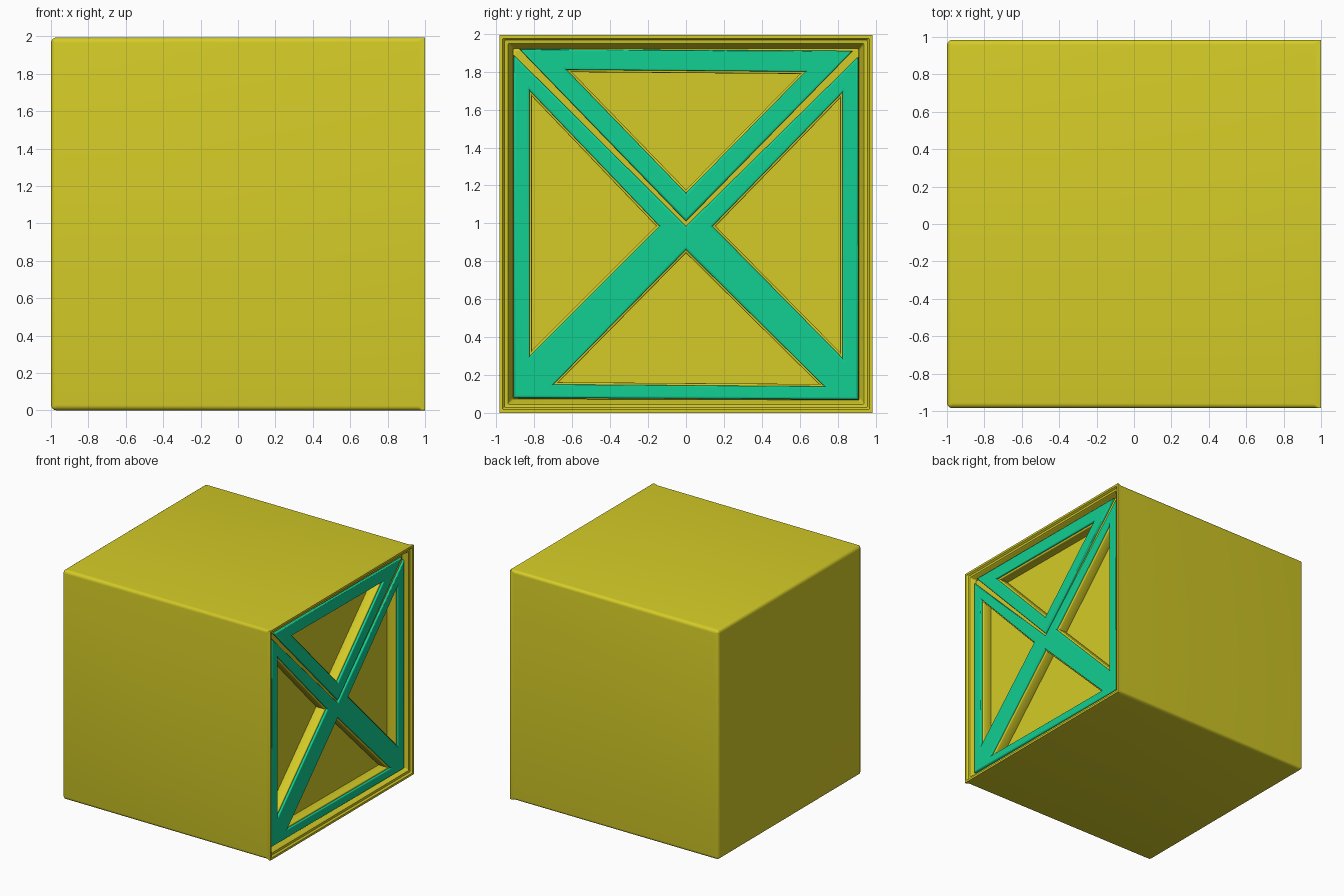
import bpy, bmesh, math
from mathutils import Matrix

if "Cube" in bpy.data.objects:
    bpy.data.objects.remove(bpy.data.objects["Cube"])

CZ, HY, HZ = 0.997, 0.985, 0.997


def material(name, rgb):
    m = bpy.data.materials.new(name)
    m.diffuse_color = (*rgb, 1)
    m.use_nodes = True
    m.node_tree.nodes["Principled BSDF"].inputs["Base Color"].default_value = m.diffuse_color
    return m


YELLOW = material("yellow", (0.66, 0.60, 0.02))
TEAL = material("teal", (0.006, 0.62, 0.29))


def smooth(obj):
    bpy.ops.object.select_all(action='DESELECT')
    obj.select_set(True)
    bpy.context.view_layer.objects.active = obj
    bpy.ops.object.shade_smooth_by_angle(angle=math.radians(35))


def ring(bm, x, inset, r):
    """Rounded rectangle across the x axis, inset from the body outline."""
    verts = []
    for k, (sy, sz) in enumerate(((1, 1), (-1, 1), (-1, -1), (1, -1))):
        for i in range(5):
            a = math.pi / 2 * (k + i / 4)
            verts.append(bm.verts.new((x, sy * (HY - inset - r) + r * math.cos(a),
                                       CZ + sz * (HZ - inset - r) + r * math.sin(a))))
    return verts


# Body: rounded back, straight sides, stepped rim and sunken pocket on the right
R = 0.03
profile = [(-1 + R - R * math.sin(a), R - R * math.cos(a), 0.03 - 0.02 * a)
           for a in (math.pi / 2 * i / 4 for i in (4, 3, 2, 1, 0))]
profile = [(x, ins, max(r, 0.004)) for x, ins, r in profile]
profile += [(0.965, 0, 0.025), (0.985, 0, 0.004), (1.0, 0, 0.004), (1.0, 0.018, 0.004),
            (0.985, 0.028, 0.006), (0.982, 0.045, 0.008), (0.965, 0.055, 0.01),
            (0.94, 0.06, 0.012), (0.92, 0.075, 0.012), (0.86, 0.085, 0.012)]
bm = bmesh.new()
rings = [ring(bm, *p) for p in profile]
for a, b in zip(rings, rings[1:]):
    n = len(a)
    for i in range(n):
        bm.faces.new((a[i], a[(i + 1) % n], b[(i + 1) % n], b[i]))
bm.faces.new(rings[0])
bm.faces.new(rings[-1])
bmesh.ops.recalc_face_normals(bm, faces=bm.faces)
mesh = bpy.data.meshes.new("body")
bm.to_mesh(mesh)
bm.free()
body = bpy.data.objects.new("body", mesh)
bpy.context.collection.objects.link(body)
mesh.materials.append(YELLOW)
smooth(body)


def plate(name, loops, x0, x1, bevel, offset, mat):
    """Filled outline with holes in the y-z plane, thick from x0 to x1."""
    cu = bpy.data.curves.new(name, 'CURVE')
    cu.dimensions, cu.fill_mode = '2D', 'BOTH'
    cu.extrude = (x1 - x0) / 2 - bevel
    cu.bevel_depth, cu.bevel_resolution, cu.offset = bevel, 2, offset - bevel
    for pts in loops:
        sp = cu.splines.new('POLY')
        sp.points.add(len(pts) - 1)
        for p, (y, z) in zip(sp.points, pts):
            p.co = (y, z, 0, 1)
        sp.use_cyclic_u = True
    obj = bpy.data.objects.new(name, cu)
    bpy.context.collection.objects.link(obj)
    obj.matrix_world = Matrix(((0, 0, 1, (x0 + x1) / 2), (1, 0, 0, 0),
                               (0, 1, 0, 0), (0, 0, 0, 1)))
    cu.materials.append(mat)
    bpy.ops.object.select_all(action='DESELECT')
    obj.select_set(True)
    bpy.context.view_layer.objects.active = obj
    bpy.ops.object.convert(target='MESH')
    smooth(bpy.context.object)


# Outlines of the brace frame and its four openings
top_hole = [(-0.63, 1.81), (0, 1.16), (0.63, 1.80)]
left_hole = [(-0.825, 1.70), (-0.825, 0.30), (-0.14, 0.985)]
right_hole = [(0.825, 1.69), (0.14, 0.985), (0.825, 0.29)]
low_hole = [(-0.70, 0.15), (0.73, 0.14), (0, 0.86)]
square = [(-0.90, 1.91), (-0.90, 0.085), (0.90, 0.08), (0.90, 1.91)]
top_outer = [(-0.88, 1.92), (0, 1.01), (0.88, 1.91)]
low_outer = [(-0.91, 1.89), (-0.91, 0.08), (0.91, 0.07), (0.91, 1.88), (0, 0.985)]

# Yellow support walls under the teal strips
plate("brace_support", [square, top_hole, left_hole, right_hole, low_hole],
      0.85, 0.945, 0.012, 0.012, YELLOW)
# Teal strips: upper triangle and lower frame
plate("upper_triangle_trim", [top_outer, top_hole], 0.92, 0.965, 0.012, 0, TEAL)
plate("lower_frame_trim", [low_outer, left_hole, right_hole, low_hole],
      0.92, 0.965, 0.012, 0, TEAL)
